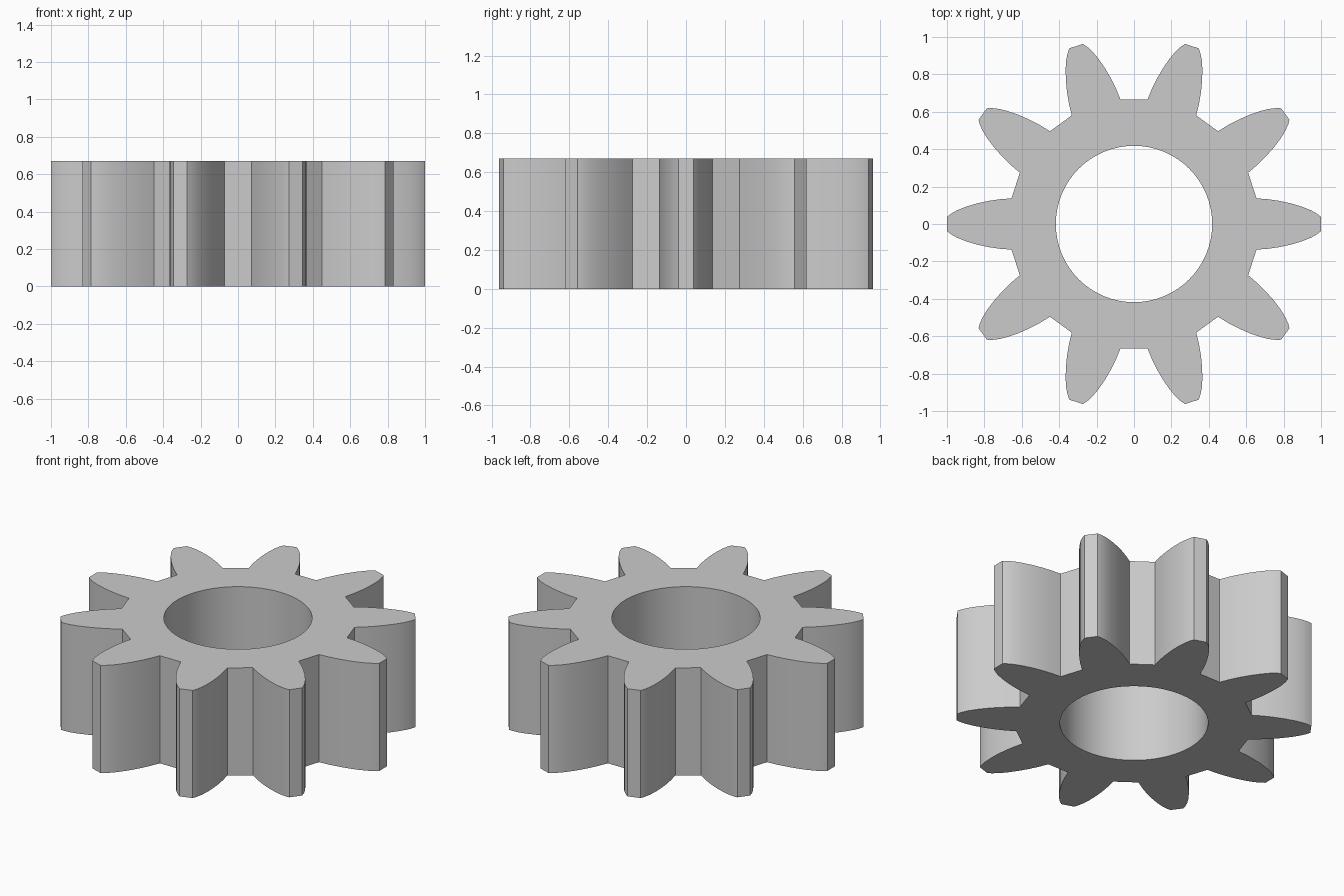
import bpy, bmesh, math
from mathutils import Vector, Matrix

cube = bpy.data.objects.get("Cube")
if cube:
    bpy.data.objects.remove(cube, do_unlink=True)

TEETH = 10
HEIGHT = 0.67
BORE_RADIUS = 0.418
BORE_SIDES = 64

# Plain grey material
grey = bpy.data.materials.new("plain_grey")
grey.use_nodes = True
colour = (0.6, 0.6, 0.6, 1)
grey.diffuse_color = colour
grey.node_tree.nodes["Principled BSDF"].inputs["Base Color"].default_value = colour

# One curved tooth flank, root to tip, for the tooth pointing along +x
flank = [(0.655, 0.137), (0.72, 0.132), (0.78, 0.123), (0.84, 0.110),
         (0.90, 0.092), (0.945, 0.074), (0.98, 0.054), (1.0, 0.038)]
tooth = [(x, -y) for x, y in flank] + flank[::-1]


def add_loop(bm, points):
    verts = [bm.verts.new(p) for p in points]
    for a, b in zip(verts, verts[1:] + verts[:1]):
        bm.edges.new((a, b))


# Toothed outline and round bore
outline = []
for i in range(TEETH):
    turn = Matrix.Rotation(math.tau * i / TEETH, 3, 'Z')
    outline += [turn @ Vector((x, y, 0)) for x, y in tooth]
bore = [Matrix.Rotation(math.tau * i / BORE_SIDES, 3, 'Z') @ Vector((BORE_RADIUS, 0, 0))
        for i in range(BORE_SIDES)]

# Fill the ring and raise it to full height
bm = bmesh.new()
add_loop(bm, outline)
add_loop(bm, bore)
bmesh.ops.triangle_fill(bm, use_beauty=True, edges=bm.edges[:], normal=(0, 0, 1))
raised = bmesh.ops.extrude_face_region(bm, geom=bm.faces[:], use_keep_orig=True)
bmesh.ops.translate(bm, vec=(0, 0, HEIGHT),
                    verts=[v for v in raised["geom"] if isinstance(v, bmesh.types.BMVert)])
bmesh.ops.recalc_face_normals(bm, faces=bm.faces[:])

mesh = bpy.data.meshes.new("gear_wheel")
bm.to_mesh(mesh)
bm.free()
mesh.materials.append(grey)
gear = bpy.data.objects.new("gear_wheel", mesh)
bpy.context.collection.objects.link(gear)

# Smooth flanks and bore, crisp rims and roots
bpy.ops.object.select_all(action='DESELECT')
gear.select_set(True)
bpy.context.view_layer.objects.active = gear
bpy.ops.object.shade_smooth_by_angle(angle=math.radians(30))
